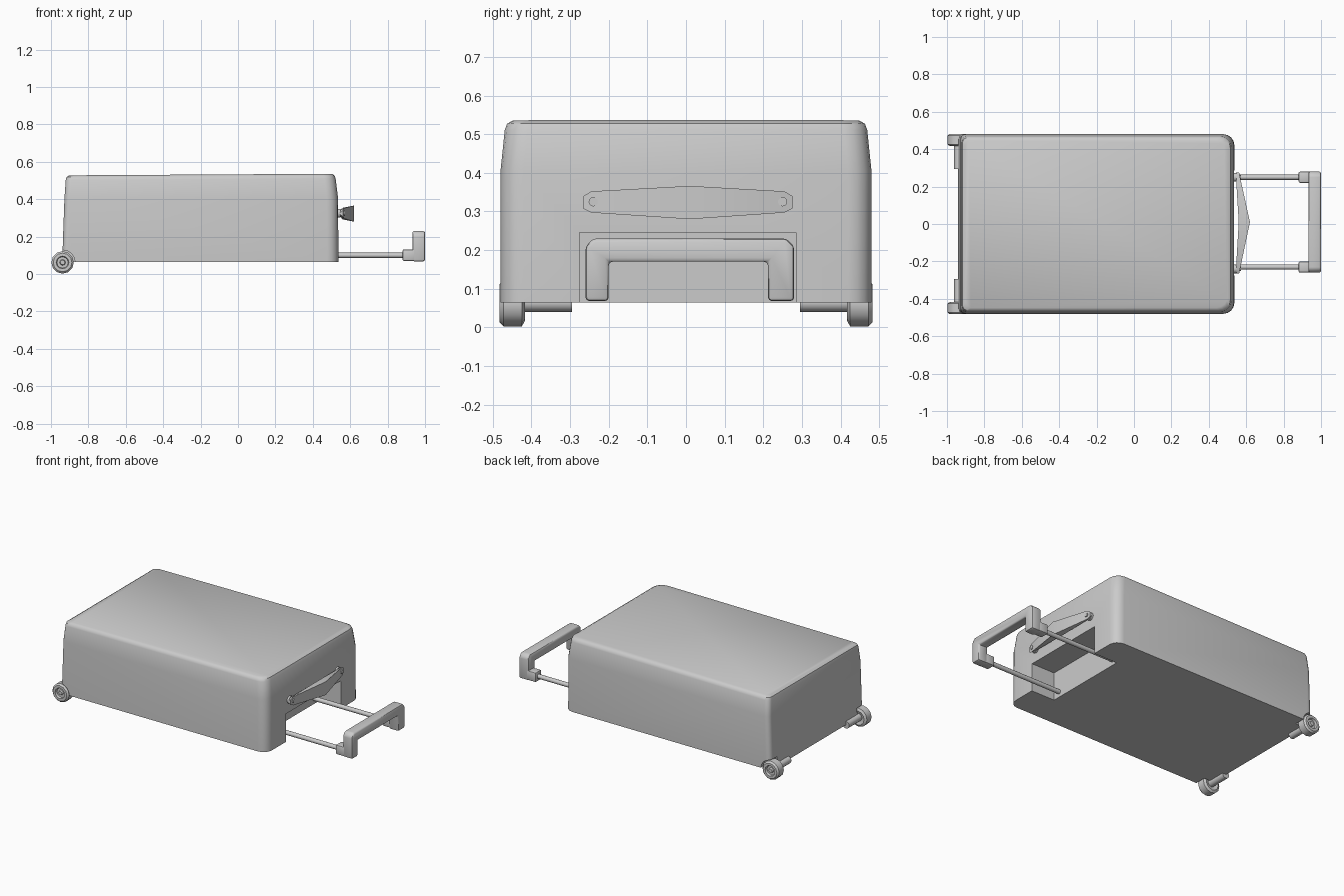
import bpy, bmesh
from math import cos, sin, pi, radians

if "Cube" in bpy.data.objects:
    bpy.data.objects.remove(bpy.data.objects["Cube"])


def finish(name, bm, bevel=0, angle=40):
    bmesh.ops.recalc_face_normals(bm, faces=bm.faces)
    me = bpy.data.meshes.new(name)
    bm.to_mesh(me)
    bm.free()
    ob = bpy.data.objects.new(name, me)
    bpy.context.collection.objects.link(ob)
    bpy.ops.object.select_all(action='DESELECT')
    ob.select_set(True)
    bpy.context.view_layer.objects.active = ob
    if bevel:
        m = ob.modifiers.new("bevel", 'BEVEL')
        m.width = bevel
        m.segments = 2
        m.limit_method = 'ANGLE'
        bpy.ops.object.modifier_apply(modifier="bevel")
    bpy.ops.object.shade_smooth_by_angle(angle=radians(angle))
    return ob


def loft(name, rings, closed=False, **kw):
    """Skin a list of equal-length point rings; cap the ends unless closed."""
    bm = bmesh.new()
    vs = [[bm.verts.new(p) for p in r] for r in rings]
    n = len(rings[0])
    pairs = list(zip(vs, vs[1:])) + ([(vs[-1], vs[0])] if closed else [])
    for a, b in pairs:
        for i in range(n):
            j = (i + 1) % n
            bm.faces.new((a[i], a[j], b[j], b[i]))
    if not closed:
        bm.faces.new(vs[0])
        bm.faces.new(vs[-1])
    return finish(name, bm, **kw)


def box(name, x0, x1, y0, y1, z0, z1, **kw):
    rings = [[(x0, y0, z), (x1, y0, z), (x1, y1, z), (x0, y1, z)] for z in (z0, z1)]
    return loft(name, rings, **kw)


def rod(name, axis, a, b, u, v, r, n=12):
    """Cylinder along x or y; (u, v) are the other horizontal coordinate and z."""
    rings = []
    for t in (a, b):
        c = [(u + r * cos(2 * pi * i / n), v + r * sin(2 * pi * i / n)) for i in range(n)]
        rings.append([(t, p, q) if axis == 'x' else (p, t, q) for p, q in c])
    return loft(name, rings)


def cut(ob, cutter):
    cutter.hide_render = True
    bpy.context.view_layer.objects.active = ob
    m = ob.modifiers.new("cut", 'BOOLEAN')
    m.operation = 'DIFFERENCE'
    m.solver = 'EXACT'
    m.object = cutter
    bpy.ops.object.modifier_apply(modifier="cut")
    bpy.data.objects.remove(cutter)


def rounded_ring(x0, x1, hy, z, rl, rr, slope=0.0):
    pts = []
    corners = [(x1, 1, rr, 1, 0), (x0, 1, rl, -1, 90), (x0, -1, rl, -1, 180), (x1, -1, rr, 1, 270)]
    for x, sy, r, sx, start in corners:
        for k in range(5):
            a = radians(start + 22.5 * k)
            px = x - sx * r + r * cos(a)
            pts.append((px, sy * (hy - r) + r * sin(a), z + slope * px))
    return pts


# Case shell
body = loft("case_body", [
    rounded_ring(-0.94, 0.537, 0.480, 0.065, 0.03, 0.06),
    rounded_ring(-0.928, 0.535, 0.480, 0.405, 0.03, 0.06),
    rounded_ring(-0.921, 0.522, 0.469, 0.508, 0.03, 0.06, 0.006),
    rounded_ring(-0.917, 0.516, 0.463, 0.524, 0.03, 0.06, 0.006),
    rounded_ring(-0.902, 0.500, 0.448, 0.533, 0.03, 0.06, 0.006)])

# Recess that takes the pull handle, and wheel wells
cut(body, box("recess_cutter", 0.37, 0.7, -0.275, 0.285, 0.0, 0.245))
for s in (-1, 1):
    cut(body, rod("well_cutter", 'y', s * 0.41, s * 0.55, -0.937, 0.062, 0.066, 16))
bpy.ops.object.select_all(action='DESELECT')
body.select_set(True)
bpy.context.view_layer.objects.active = body
bpy.ops.object.shade_smooth_by_angle(angle=radians(40))

# Wheels with dished hubs, and their axles
profile = [(0.012, 0.43), (0.045, 0.417), (0.06, 0.425), (0.06, 0.472),
           (0.05, 0.482), (0.034, 0.482), (0.03, 0.468), (0.016, 0.468), (0.012, 0.478)]
for s, side in ((-1, "front"), (1, "back")):
    rings = [[(-0.938 + r * cos(2 * pi * i / 12), s * y, 0.062 + r * sin(2 * pi * i / 12))
              for i in range(12)] for r, y in profile]
    loft("wheel_" + side, rings)
    rod("axle_" + side, 'y', s * 0.295, s * 0.425, -0.938, 0.064, 0.024)

# Telescopic pull handle: rods, elbow sockets and U-shaped grip
for y, side in ((-0.23, "front"), (0.25, "back")):
    rod("pull_rod_" + side, 'x', 0.365, 0.90, y, 0.10, 0.014)
    box("rod_socket_" + side, 0.88, 0.95, y - 0.03, y + 0.03, 0.07, 0.132, bevel=0.008)
outline = [(-0.26, 0.068), (-0.26, 0.21), (-0.24, 0.23), (0.26, 0.23), (0.28, 0.21),
           (0.28, 0.068), (0.212, 0.068), (0.212, 0.17), (-0.2, 0.17), (-0.2, 0.068)]
loft("pull_grip", [[(x, y, z) for y, z in outline] for x in (0.932, 1.0)], bevel=0.01)

# Carry handle: flared strap with two mounts
sections = [(-0.265, 0.545, 0.562, 0.307, 0.340), (-0.245, 0.545, 0.566, 0.297, 0.352),
            (0.01, 0.56, 0.62, 0.28, 0.366),
            (0.255, 0.545, 0.566, 0.297, 0.352), (0.275, 0.545, 0.562, 0.307, 0.340)]
loft("carry_handle", [[(a, y, z0 + 0.012), (b, y, z0), (b, y, z1), (a, y, z1 - 0.012)]
                      for y, a, b, z0, z1 in sections])
for y, side in ((-0.24, "front"), (0.25, "back")):
    rod("carry_mount_" + side, 'x', 0.52, 0.572, y, 0.325, 0.012)
    rod("carry_boss_" + side, 'x', 0.51, 0.548, y, 0.325, 0.024)
